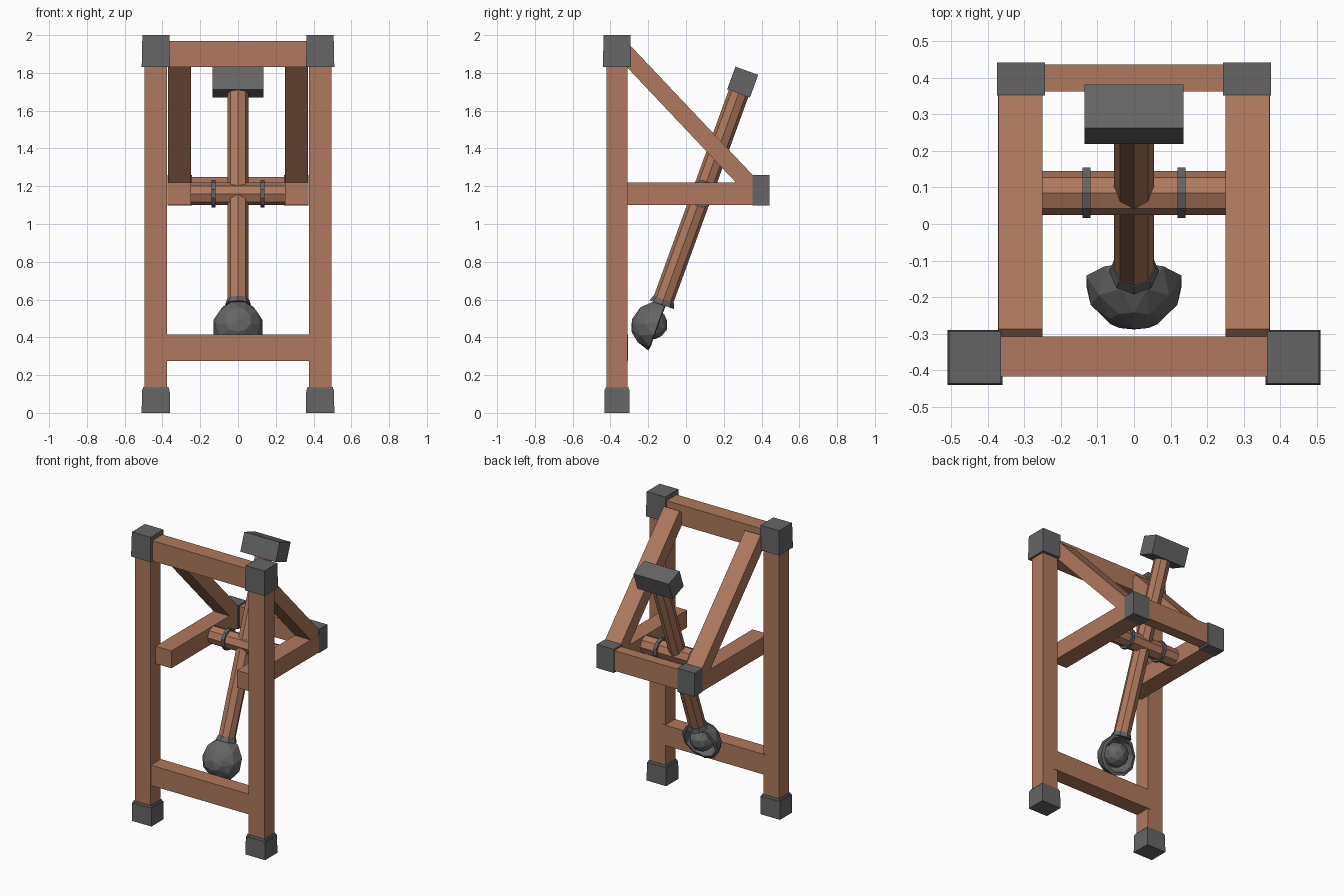
import bpy, bmesh
from math import sin, cos, pi, radians, atan2, hypot
from mathutils import Matrix

if "Cube" in bpy.data.objects:
    bpy.data.objects.remove(bpy.data.objects["Cube"])


def material(name, rgb):
    m = bpy.data.materials.new(name)
    m.diffuse_color = (*rgb, 1)
    m.use_nodes = True
    m.node_tree.nodes["Principled BSDF"].inputs["Base Color"].default_value = m.diffuse_color
    return m


WOOD = material("wood", (0.43, 0.19, 0.11))
IRON = material("iron", (0.13, 0.13, 0.13))


def finish(name, bm, mat, matrix=Matrix()):
    bmesh.ops.recalc_face_normals(bm, faces=bm.faces)
    me = bpy.data.meshes.new(name)
    bm.to_mesh(me)
    bm.free()
    me.materials.append(mat)
    ob = bpy.data.objects.new(name, me)
    ob.matrix_world = matrix
    bpy.context.collection.objects.link(ob)
    return ob


def box(name, x, y, z, mat, matrix=Matrix(), taper=1.0):
    """Box from (min, max) ranges; taper scales the top face."""
    bm = bmesh.new()
    bmesh.ops.create_cube(bm, size=1)
    for v in bm.verts:
        k = taper if v.co.z > 0 else 1
        v.co = [(r[0] + r[1]) / 2 + c * (r[1] - r[0]) * f
                for r, c, f in zip((x, y, z), v.co, (k, k, 1))]
    return finish(name, bm, mat, matrix)


def prism(name, r1, r2, z0, z1, mat, matrix):
    """Octagonal bar along local z."""
    bm = bmesh.new()
    bmesh.ops.create_cone(bm, cap_ends=True, segments=8, radius1=r1, radius2=r2, depth=z1 - z0,
                          matrix=Matrix.Translation((0, 0, (z0 + z1) / 2)))
    return finish(name, bm, mat, matrix)


def ring(name, major, minor, matrix):
    bm = bmesh.new()
    n, m = 10, 4
    vs = [[bm.verts.new(((major + minor * cos(b)) * cos(a), (major + minor * cos(b)) * sin(a), minor * 1.2 * sin(b)))
           for b in [2 * pi * (j + .5) / m for j in range(m)]]
          for a in [2 * pi * i / n for i in range(n)]]
    for i in range(n):
        for j in range(m):
            bm.faces.new((vs[i][j], vs[(i + 1) % n][j], vs[(i + 1) % n][(j + 1) % m], vs[i][(j + 1) % m]))
    return finish(name, bm, IRON, matrix)


# Frame sides: post, iron caps, side rail, diagonal brace
dy, dz = 0.68, -0.72
brace_matrix = Matrix.Translation((0, -0.32, 1.905)) @ Matrix.Rotation(atan2(dz, dy), 4, 'X')
for side, s in (("left", -1), ("right", 1)):
    def xr(a, b):
        return tuple(sorted((s * a, s * b)))
    box(side + "_post", xr(.375, .495), (-.42, -.31), (.05, 1.95), WOOD)
    box(side + "_foot", xr(.36, .51), (-.432, -.298), (0, .125), IRON, taper=.98)
    box(side + "_foot_lip", xr(.365, .505), (-.427, -.303), (.125, .138), IRON, taper=.95)
    box(side + "_top_cap", xr(.36, .51), (-.44, -.29), (1.83, 2.0), IRON, taper=.95)
    box(side + "_rail", xr(.25, .372), (-.37, .38), (1.10, 1.22), WOOD)
    box(side + "_brace", xr(.25, .371), (0, hypot(dy, dz)), (-.046, .046), WOOD, brace_matrix)
    box(side + "_back_cap", xr(.243, .374), (.352, .442), (1.097, 1.26), IRON)

# Cross beams
box("top_beam", (-.4, .4), (-.417, -.307), (1.83, 1.97), WOOD)
box("lower_beam", (-.4, .4), (-.417, -.307), (.275, .415), WOOD)
box("back_beam", (-.3, .3), (.362, .436), (1.11, 1.25), WOOD)

# Axle with two iron bands
pivot = Matrix.Translation((0, .085, 1.16))
along_x = pivot @ Matrix.Rotation(pi / 2, 4, 'Y')
prism("axle", .06, .06, -.26, .26, WOOD, along_x)
for side, x in (("left", -.13), ("right", .13)):
    ring(side + "_axle_band", .064, .0125, along_x @ Matrix.Translation((0, 0, x)))

# Throwing arm, leaning 20 degrees back
lean = pivot @ Matrix.Rotation(radians(-20), 4, 'X')
prism("throwing_arm", .055, .055, -.62, .60, WOOD, lean)
box("counterweight", (-.135, .135), (-.064, .064), (.565, .693), IRON, lean)
prism("bowl_collar", .068, .058, -.625, -.595, IRON, lean)

# Bowl: faceted half egg, open to the back
bm = bmesh.new()
n, rings = 10, 3
rows = []
for k in range(rings):
    t = k * pi / 2 / rings
    row = []
    for i in range(n):
        a = 2 * pi * (i + .5 * (k % 2)) / n
        up = .15 if cos(a) > 0 else .125
        row.append(bm.verts.new((.137 * cos(t) * sin(a), .016 - .135 * sin(t),
                                 -.752 + up * cos(t) * cos(a))))
    rows.append(row)
pole = bm.verts.new((0, -.122, -.752))
for k in range(rings - 1):
    for i in range(n):
        j = (i + 1) % n
        a, b, c, d = rows[k][i], rows[k][j], rows[k + 1][j], rows[k + 1][i]
        if k % 2:
            bm.faces.new((a, b, c))
            bm.faces.new((a, c, d))
            # odd rows start half a step later, so swap the diagonal
            continue
        bm.faces.new((a, b, d))
        bm.faces.new((b, c, d))
for i in range(n):
    bm.faces.new((rows[-1][i], rows[-1][(i + 1) % n], pole))
bmesh.ops.recalc_face_normals(bm, faces=bm.faces)
if pole.normal.y > 0 or sum(f.normal.y for f in bm.faces) > 0:
    bmesh.ops.reverse_faces(bm, faces=bm.faces)
me = bpy.data.meshes.new("bowl")
bm.to_mesh(me)
bm.free()
me.materials.append(IRON)
bowl = bpy.data.objects.new("bowl", me)
bowl.matrix_world = lean
bpy.context.collection.objects.link(bowl)
sol = bowl.modifiers.new("wall", 'SOLIDIFY')
sol.thickness = .022
sol.offset = -1

# Stone resting in the bowl
bm = bmesh.new()
bmesh.ops.create_icosphere(bm, subdivisions=2, radius=.083)
finish("stone", bm, IRON, lean @ Matrix.Translation((0, -.012, -.738)))
